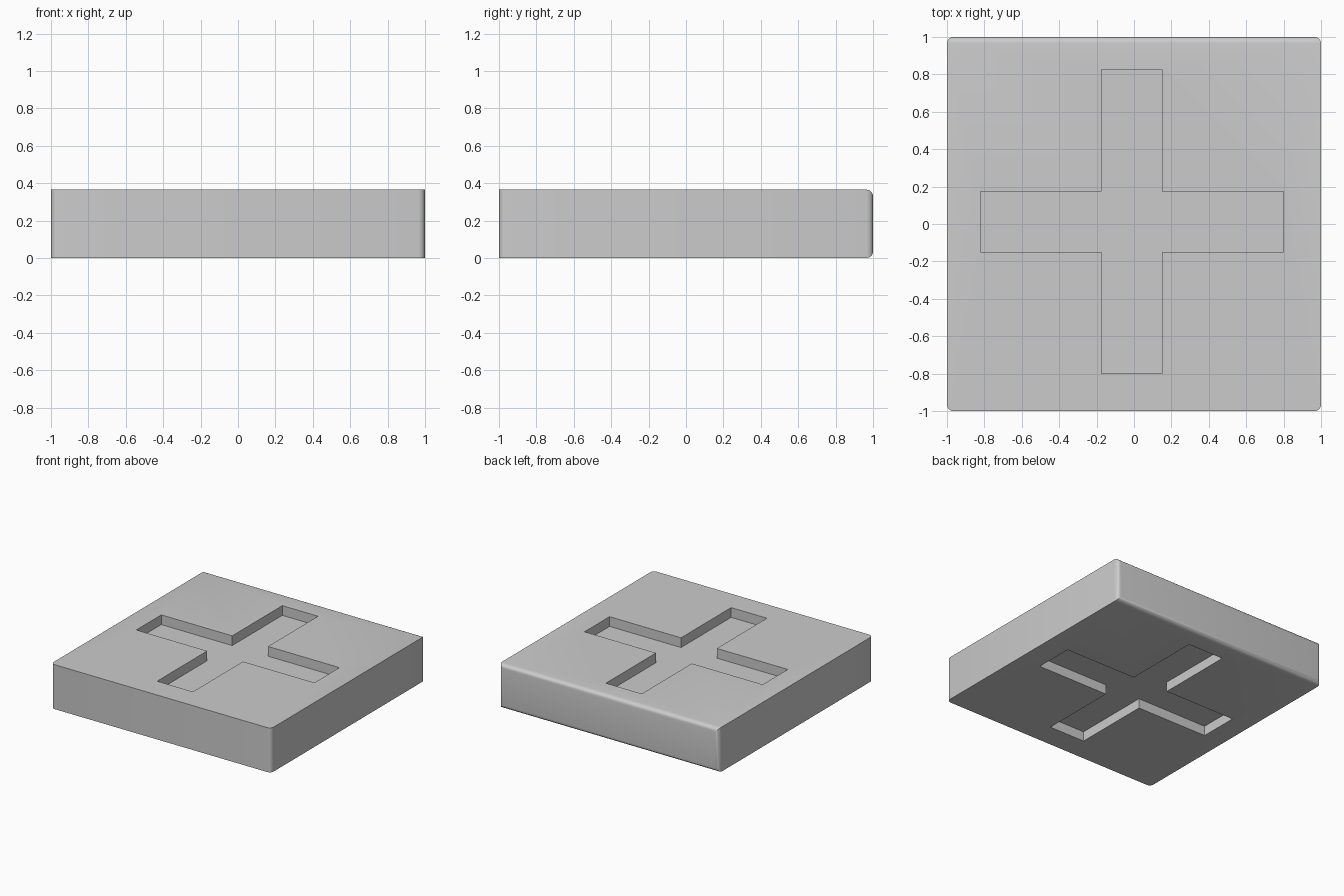
import bpy, bmesh, math

if "Cube" in bpy.data.objects:
    bpy.data.objects.remove(bpy.data.objects["Cube"])

HEIGHT = 0.365
DEPTH = 0.08      # recess depth
RADIUS = 0.035    # edge rounding


def new_object(name, bm):
    bmesh.ops.recalc_face_normals(bm, faces=bm.faces[:])
    mesh = bpy.data.meshes.new(name)
    bm.to_mesh(mesh)
    bm.free()
    ob = bpy.data.objects.new(name, mesh)
    bpy.context.collection.objects.link(ob)
    return ob


# Square slab: rounded upright corners and rounded back rim
bm = bmesh.new()
bmesh.ops.create_cube(bm, size=2)
for v in bm.verts:
    v.co.z = HEIGHT if v.co.z > 0 else 0
rounded = []
for e in bm.edges:
    a, b = (v.co for v in e.verts)
    upright = abs(a.z - b.z) > 0.1
    back = a.y > 0.9 and b.y > 0.9
    if upright or back:
        rounded.append(e)
bmesh.ops.bevel(bm, geom=rounded, offset=RADIUS, offset_type='OFFSET',
                segments=5, profile=0.5, affect='EDGES')
slab = new_object("slab", bm)

# Slightly off-centre cross outline, shared by both recesses
x0, x1, x2, x3 = -0.82, -0.175, 0.15, 0.80
y0, y1, y2, y3 = -0.80, -0.15, 0.175, 0.825
cross = [(x1, y0), (x2, y0), (x2, y1), (x3, y1), (x3, y2), (x2, y2),
         (x2, y3), (x1, y3), (x1, y2), (x0, y2), (x0, y1), (x1, y1)]


def cut_cross(name, z_low, z_high):
    bm = bmesh.new()
    face = bm.faces.new([bm.verts.new((x, y, z_low)) for x, y in cross])
    ext = bmesh.ops.extrude_face_region(bm, geom=[face])
    top = [g for g in ext["geom"] if isinstance(g, bmesh.types.BMVert)]
    bmesh.ops.translate(bm, verts=top, vec=(0, 0, z_high - z_low))
    # keep the starting cap so that the cutter is closed
    if not face.is_valid:
        bm.faces.new([v for v in bm.verts if abs(v.co.z - z_low) < 1e-6])
    cutter = new_object(name, bm)
    cutter.hide_render = True
    mod = slab.modifiers.new(name, 'BOOLEAN')
    mod.operation = 'DIFFERENCE'
    mod.solver = 'EXACT'
    mod.object = cutter
    bpy.context.view_layer.objects.active = slab
    bpy.ops.object.modifier_apply(modifier=mod.name)
    bpy.data.objects.remove(cutter, do_unlink=True)


# Cross recesses in the top and underside
cut_cross("top_recess", HEIGHT - DEPTH, HEIGHT + 0.2)
cut_cross("bottom_recess", -0.2, DEPTH)

# Smooth rounded edges, crisp recess edges
bpy.ops.object.select_all(action='DESELECT')
slab.select_set(True)
bpy.context.view_layer.objects.active = slab
bpy.ops.object.shade_smooth_by_angle(angle=math.radians(30))
